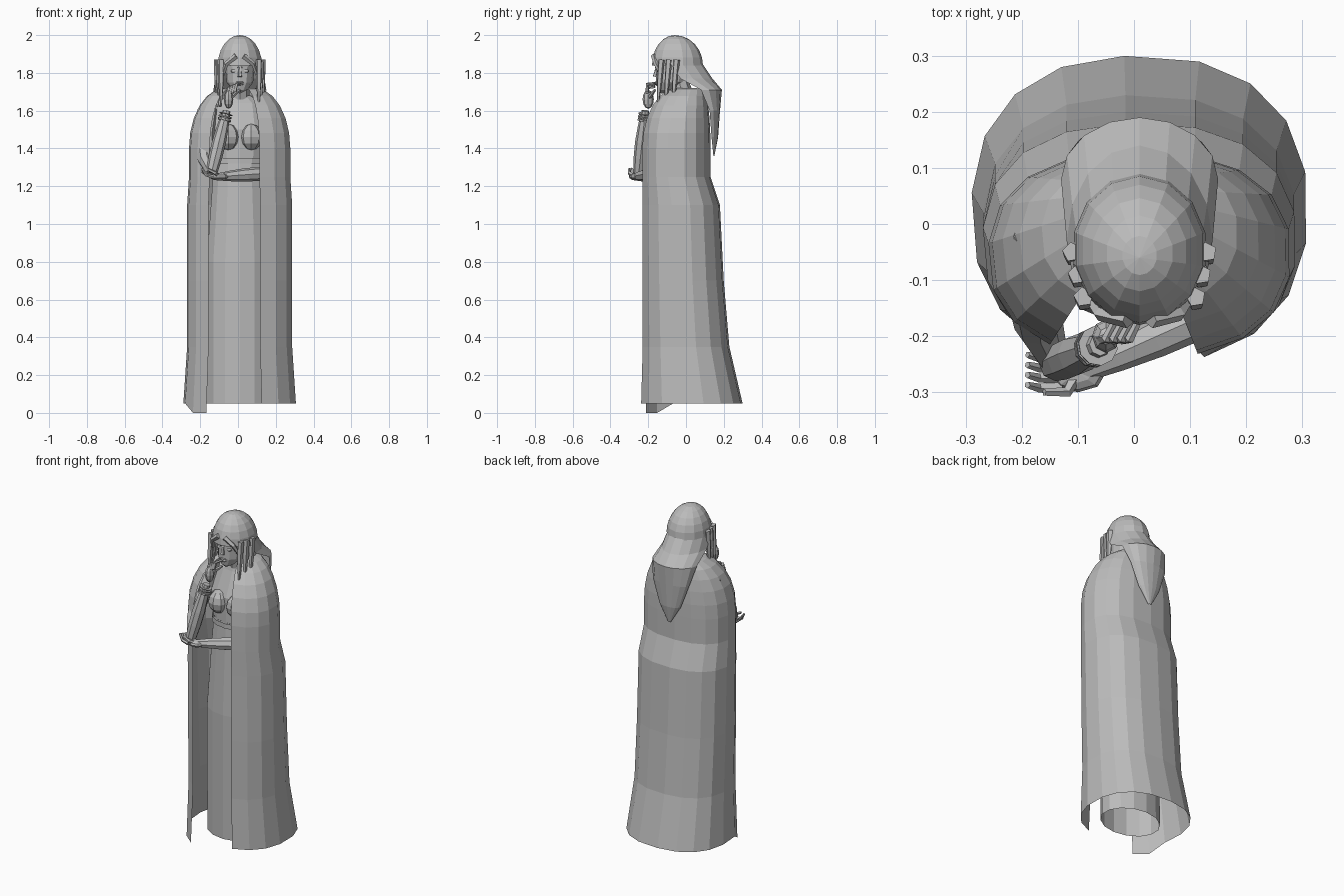
import bpy, bmesh
from math import sin, cos, pi, tau, copysign
from mathutils import Vector

cube = bpy.data.objects.get("Cube")
if cube:
    bpy.data.objects.remove(cube, do_unlink=True)

stone = bpy.data.materials.new("grey_stone")
stone.use_nodes = True
stone.diffuse_color = (0.5, 0.5, 0.5, 1)
shader = stone.node_tree.nodes["Principled BSDF"]
shader.inputs["Base Color"].default_value = stone.diffuse_color

MIDLINE = .01
SIDES = {"right": -1, "left": 1}


def finish(name, bm):
    """Weld collapsed points, face outwards and place the part in the scene."""
    bmesh.ops.remove_doubles(bm, verts=bm.verts, dist=.0001)
    bmesh.ops.recalc_face_normals(bm, faces=bm.faces)
    mesh = bpy.data.meshes.new(name)
    bm.to_mesh(mesh)
    bm.free()
    mesh.materials.append(stone)
    part = bpy.data.objects.new(name, mesh)
    bpy.context.collection.objects.link(part)
    return part


def skin(name, rings, closed=True, capped=False):
    """Join neighbouring rings of points with quads."""
    bm = bmesh.new()
    rows = [[bm.verts.new(point) for point in ring] for ring in rings]
    count = len(rows[0])
    for lower, upper in zip(rows, rows[1:]):
        for i in range(count if closed else count - 1):
            j = (i + 1) % count
            bm.faces.new((lower[i], lower[j], upper[j], upper[i]))
    if capped:
        bm.faces.new(rows[0])
        bm.faces.new(rows[-1])
    return finish(name, bm)


def arc(sides, start=0, end=tau, power=1):
    """Points round a unit ring, from the front by way of the left."""
    def shape(value):
        return copysign(abs(value) ** power, value)
    angles = [start + (end - start) * i / sides for i in range(sides + 1)]
    return [(shape(sin(a)), -shape(cos(a))) for a in angles]


def loft(name, outline, rows, closed=True):
    """Stack an outline at each row: height, half width, back and front."""
    if closed:
        outline = outline[:-1]
    rings = []
    for z, half_width, back, front in rows:
        middle, half_depth = (back + front) / 2, (back - front) / 2
        rings.append([(MIDLINE + u * half_width, middle + v * half_depth, z)
                      for u, v in outline])
    return skin(name, rings, closed)


def tube(name, path, start_radius, end_radius, bulge=0, sides=7):
    """Tapered limb along a path, thickened towards its middle by bulge."""
    points = [Vector(point) for point in path]
    last = len(points) - 1
    side = (points[1] - points[0]).orthogonal()
    rings = []
    for i, point in enumerate(points):
        along = (points[min(i + 1, last)] - points[max(i - 1, 0)]).normalized()
        side = (side - along * side.dot(along)).normalized()
        other = along.cross(side)
        t = i / last
        radius = start_radius + (end_radius - start_radius) * t + bulge * sin(pi * t)
        rings.append([point + (side * u + other * v) * radius
                      for u, v in arc(sides)[:-1]])
    return skin(name, rings, capped=True)


def blob(name, centre, size):
    """Coarse ellipsoid."""
    bm = bmesh.new()
    bmesh.ops.create_uvsphere(bm, u_segments=8, v_segments=6, radius=1)
    for vert in bm.verts:
        vert.co = [c + a * b for c, a, b in zip(centre, vert.co, size)]
    return finish(name, bm)


def quarter(steps):
    """Sine and cosine pairs from a dome's rim to its top."""
    return [(sin(pi / 2 * i / steps), cos(pi / 2 * i / steps)) for i in range(steps + 1)]


# Cloak: an open sheet parted at the front, rounded over the shoulders
cloak_rows = [(.05, .3, .3, -.25), (.35, .28, .23, -.24), (.7, .28, .2, -.24),
              (1.1, .28, .18, -.24), (1.25, .27, .13, -.24)]
for rise, spread in quarter(6):
    cloak_rows.append((1.4 + .32 * rise, .08 + .19 * spread,
                       .09 + .04 * spread, -.05 - .19 * spread))
cloak = loft("cloak", arc(15, .33, tau - .57, .85), cloak_rows, closed=False)

# The right front corner of the hem hangs down to the ground
for vert in cloak.data.vertices:
    if vert.co.z < .1 and vert.co.x < 0 and vert.co.y < -.1:
        vert.co.z = 0

# Dress, bodice and neck
loft("dress", arc(14), [(.05, .18, .12, -.16), (.8, .18, .1, -.16),
                        (1.2, .15, .08, -.14), (1.35, .14, .08, -.13)])
loft("waist_band", arc(14), [(1.32, .15, .09, -.14), (1.35, .15, .09, -.14)])
loft("bodice", arc(12), [(1.35, .14, .08, -.13), (1.5, .16, .09, -.13),
                         (1.64, .13, .08, -.07), (1.68, .06, .06, -.06)])
loft("neck", arc(8), [(1.66, .05, .05, -.07), (1.8, .05, 0, -.1)])
for label, sign in SIDES.items():
    blob(label + "_bust", (MIDLINE + sign * .06, -.11, 1.46), (.06, .06, .07))

# Head and face
loft("head", arc(12), [(1.69, 0, -.13, -.13), (1.71, .04, -.06, -.15), (1.75, .07, 0, -.16),
                       (1.85, .08, .03, -.16), (1.92, .06, .02, -.14)])
tube("nose", [(MIDLINE, -.155, 1.83), (MIDLINE, -.165, 1.78)], .006, .012, sides=5)
for label, z in {"upper": 1.75, "lower": 1.74}.items():
    blob(label + "_lip", (MIDLINE, -.155, z), (.02, .01, .006))
for label, sign in SIDES.items():
    blob(label + "_eyelid", (MIDLINE + sign * .03, -.145, 1.81), (.02, .01, .01))
    tube(label + "_brow", [(MIDLINE + sign * .01, -.16, 1.83), (MIDLINE + sign * .05, -.14, 1.84)],
         .006, .004, sides=4)

# Hair: a domed crown, then a sheet sweeping back to a point
crown_rows = [(1.84 + .16 * rise, .12 * spread,
               -.06 + .15 * spread, -.06 - .12 * spread) for rise, spread in quarter(6)]
loft("hair_crown", arc(14), crown_rows)
loft("hair_back", arc(8, pi / 2, pi * 3 / 2),
     [(1.86, .12, .08, -.26), (1.77, .13, .14, -.2), (1.71, .14, .19, -.03),
      (1.6, .12, .18, .07), (1.46, .07, .17, .1), (1.36, .01, .15, .14)], closed=False)

# Locks framing the face
for label, sign in SIDES.items():
    for k in range(3):
        x, y = MIDLINE + sign * (.1 + .01 * k), -.13 + .04 * k
        tube(f"{label}_lock_{k}", [(x, y, 1.87), (x, y - .01, 1.75), (x, y - .02, 1.62)],
             .018, .004, bulge=.004, sides=5)
    tube(label + "_fringe", [(MIDLINE + sign * .02, -.17, 1.89),
                             (MIDLINE + sign * .07, -.16, 1.85),
                             (MIDLINE + sign * .09, -.13, 1.79)], .016, .01, sides=5)

# Right arm raised to the chin
elbow = Vector((-.14, -.25, 1.27))
wrist = Vector((-.06, -.215, 1.6))
tube("right_upper_arm", [(-.16, -.02, 1.6), (-.18, -.1, 1.46), (-.17, -.18, 1.34), elbow],
     .055, .025, bulge=.01, sides=8)
tube("right_forearm", [elbow.lerp(wrist, t / 4) for t in range(5)], .03, .02, bulge=.012, sides=8)
for k in range(3):
    low = elbow.lerp(wrist, .84 + .05 * k)
    tube(f"bracelet_{k}", [low, low.lerp(wrist, .2)], .036, .036, sides=10)
palm = wrist + Vector((.01, .015, .06))
blob("right_palm", palm, (.025, .03, .05))
for k in range(4):
    knuckle = palm + Vector((.014 * k - .01, -.005, .02 + .007 * k))
    tube(f"right_finger_{k}", [knuckle, knuckle + Vector((.01, 0, .04)),
                               knuckle + Vector((.03, .04, .045))], .011, .006, sides=5)
tube("right_thumb", [palm, palm + Vector((.035, .02, .03)), palm + Vector((.06, .035, .05))],
     .013, .007, sides=5)

# Left arm folded across the waist to support the elbow
bend = Vector((.18, -.14, 1.27))
hand = Vector((-.1, -.265, 1.25))
tube("left_upper_arm", [(.17, -.02, 1.58), (.2, -.07, 1.42), bend], .055, .035, sides=8)
tube("left_forearm", [bend.lerp(hand, t / 4) for t in range(5)], .035, .02, bulge=.008, sides=8)
blob("left_palm", hand, (.05, .035, .02))
for k in range(4):
    knuckle = hand + Vector((-.03, .018 * k - .027, 0))
    tube(f"left_finger_{k}", [knuckle, knuckle + Vector((-.04, 0, .01)),
                              knuckle + Vector((-.06, .005, .045 - .006 * k))], .011, .006, sides=5)
tube("left_thumb", [hand, hand + Vector((-.02, -.035, .02)), hand + Vector((-.06, -.035, .04))],
     .013, .007, sides=5)
